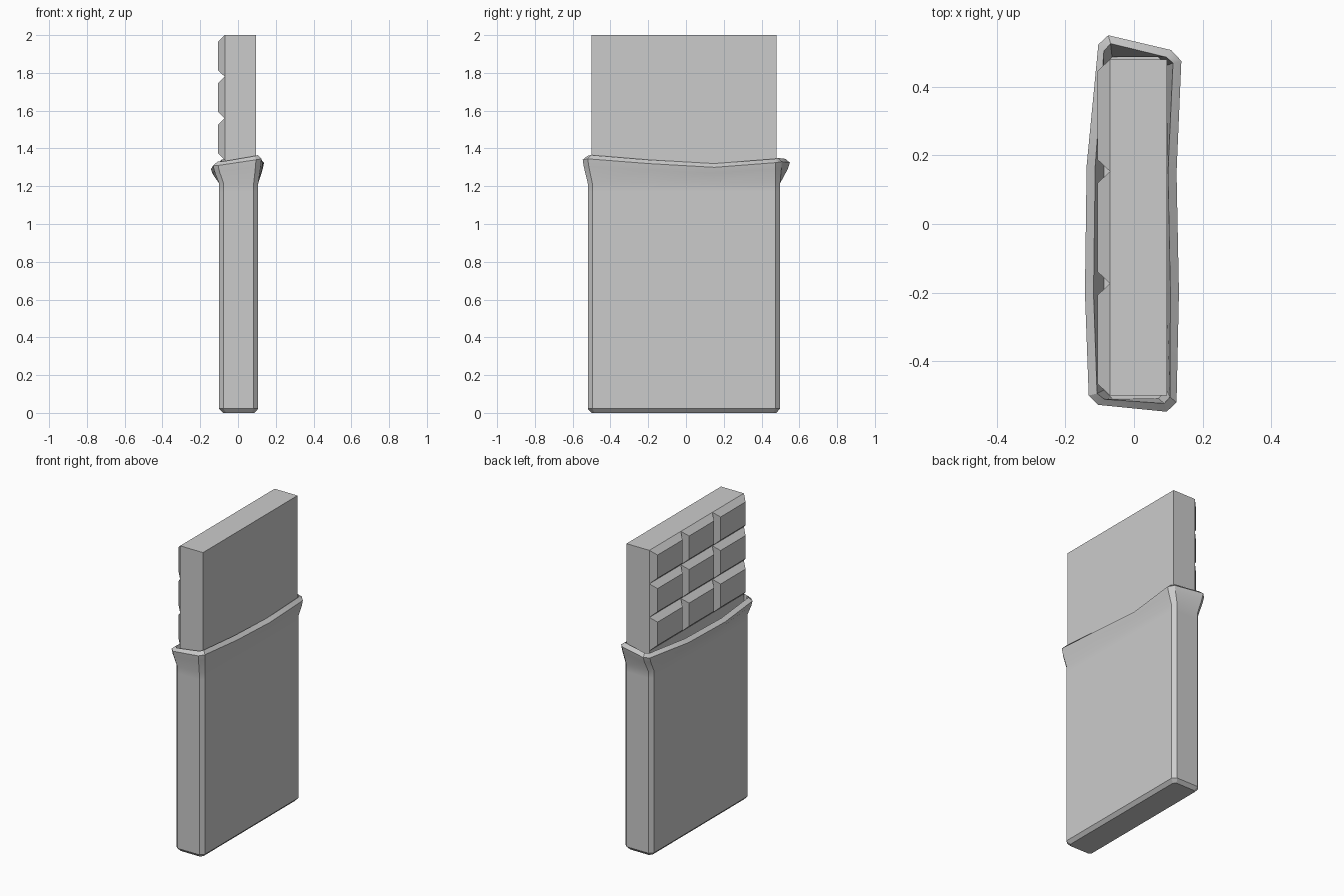
import bpy, bmesh, math
from mathutils import Matrix, Vector

if "Cube" in bpy.data.objects:
    bpy.data.objects.remove(bpy.data.objects["Cube"], do_unlink=True)

grey = bpy.data.materials.new("plain light grey")
grey.use_nodes = True
tone = (0.6, 0.6, 0.6, 1)
grey.diffuse_color = tone
grey.node_tree.nodes["Principled BSDF"].inputs["Base Color"].default_value = tone


def finish(bm, name, smooth_angle=None):
    mesh = bpy.data.meshes.new(name)
    bm.to_mesh(mesh)
    bm.free()
    mesh.materials.append(grey)
    obj = bpy.data.objects.new(name, mesh)
    bpy.context.collection.objects.link(obj)
    if smooth_angle:
        bpy.ops.object.select_all(action="DESELECT")
        obj.select_set(True)
        bpy.context.view_layer.objects.active = obj
        bpy.ops.object.shade_smooth_by_angle(angle=math.radians(smooth_angle))
    return obj


# Bar: plain slab running down into the wrapper
BAR_LOW, BAR_HIGH = Vector((-0.07, -0.5, 0.05)), Vector((0.096, 0.48, 2))
bm = bmesh.new()
size, middle = BAR_HIGH - BAR_LOW, (BAR_HIGH + BAR_LOW) / 2
bmesh.ops.create_cube(bm, size=1, matrix=Matrix.Translation(middle) @ Matrix.Diagonal((*size, 1)))
finish(bm, "bar_slab")

# Raised squares: a three by three grid, each cell inset and pushed out
rows_height = 0.66
bm = bmesh.new()
place = Matrix.Translation((BAR_LOW.x, middle.y, BAR_HIGH.z - rows_height / 2))
turn = Matrix.Rotation(-math.pi / 2, 4, "Y")
scale = Matrix.Diagonal((rows_height, size.y, 1, 1))
bmesh.ops.create_grid(bm, x_segments=3, y_segments=3, size=0.5, matrix=place @ turn @ scale)
bm.normal_update()
bmesh.ops.inset_individual(bm, faces=bm.faces[:], thickness=0.048, depth=0.036)
finish(bm, "bar_squares")


# Wrapper: chamfered sleeve made of stacked rings
def body_ring(z, shrink=0, cut=0.024):
    x0, x1 = -0.1 + shrink, 0.107 - shrink
    y0, y1 = -0.52 + shrink, 0.498 - shrink
    flat = [(x0 + cut, y0), (x1 - cut, y0), (x1, y0 + cut), (x1, -0.2), (x1, 0.15), (x1, y1 - cut),
            (x1 - cut, y1), (x0 + cut, y1), (x0, y1 - cut), (x0, 0.17), (x0, -0.2), (x0, y0 + cut)]
    return [Vector((x, y, z)) for x, y in flat]


# Uneven torn rim, in the same order as the body rings
rim = [Vector(p) for p in (
    (-0.105, -0.527, 1.31), (0.095, -0.547, 1.34), (0.124, -0.52, 1.345), (0.131, -0.2, 1.32),
    (0.124, 0.15, 1.3), (0.138, 0.475, 1.325), (0.108, 0.507, 1.33), (-0.075, 0.55, 1.325),
    (-0.104, 0.523, 1.32), (-0.138, 0.17, 1.295), (-0.143, -0.2, 1.29), (-0.132, -0.5, 1.31))]


def toward_bar(p, amount, lift):
    inner = [max(low + 0.02, min(high - 0.02, c)) for c, low, high in zip(p.xy, BAR_LOW.xy, BAR_HIGH.xy)]
    step = Vector(inner) - p.xy
    return Vector((*(p.xy + step.normalized() * amount), p.z + lift))


upper_body = body_ring(1.215)
flare = [a.lerp(b, 0.78) + Vector((0, 0, -0.01)) for a, b in zip(upper_body, rim)]
rings = [body_ring(0, 0.02, 0.016), body_ring(0.022), body_ring(1.17), upper_body, flare, rim,
         [toward_bar(p, 0.025, 0.02) for p in rim], body_ring(1.22, 0.012)]

bm = bmesh.new()
loops = [[bm.verts.new(p) for p in ring] for ring in rings]
count = len(rim)
for low, high in zip(loops, loops[1:]):
    for i in range(count):
        j = (i + 1) % count
        bm.faces.new((low[i], low[j], high[j], high[i]))
bm.faces.new(loops[0][::-1])
bm.faces.new(loops[-1])
bmesh.ops.recalc_face_normals(bm, faces=bm.faces[:])
finish(bm, "wrapper", 28)
